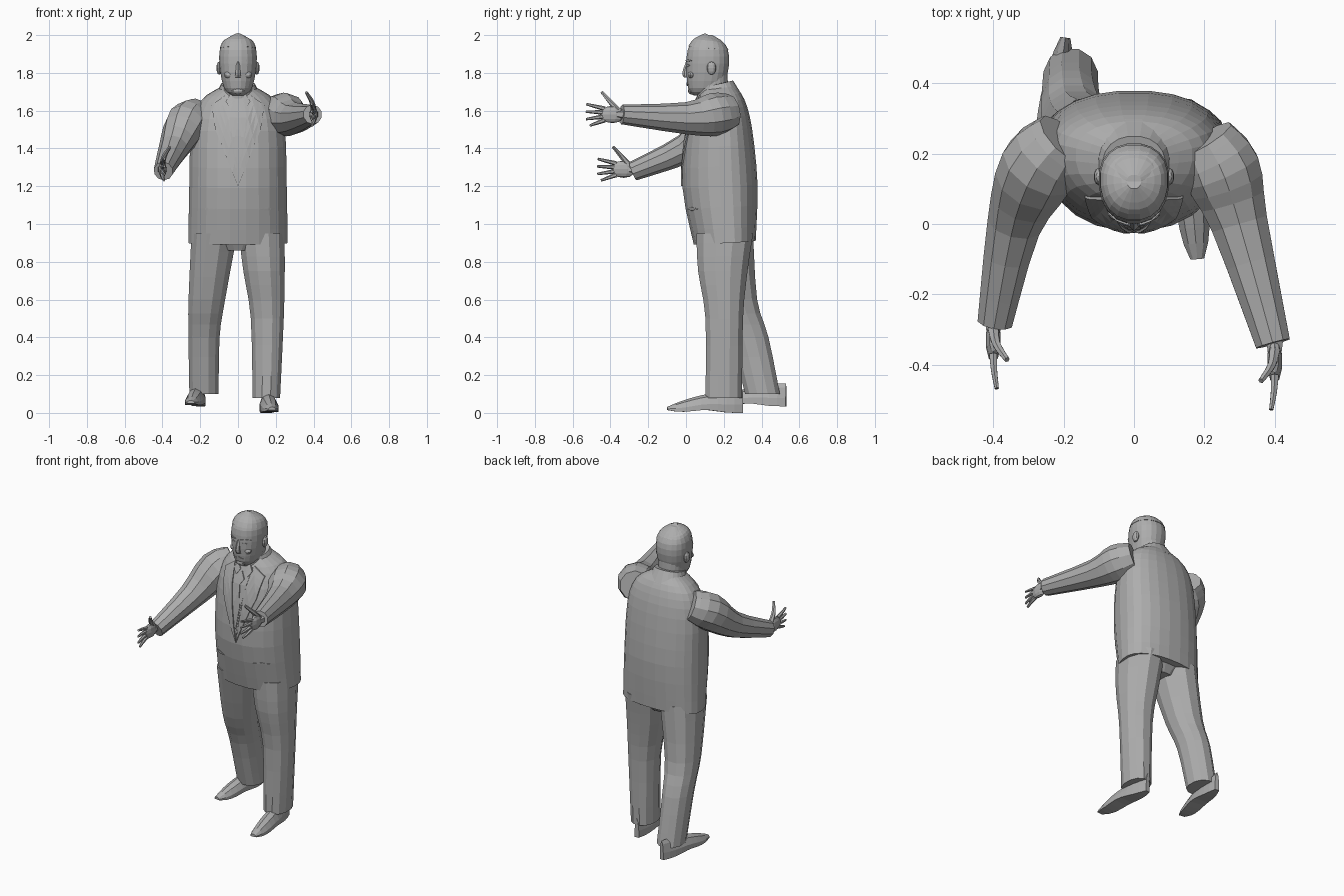
import bpy, bmesh
from math import sin, cos, pi, copysign
from mathutils import Vector
from mathutils.bvhtree import BVHTree

default_cube = bpy.data.objects.get("Cube")
if default_cube:
    bpy.data.objects.remove(default_cube)

grey = bpy.data.materials.new("plain grey")
grey.use_nodes = True
grey.diffuse_color = (.42, .42, .42, 1)
grey.node_tree.nodes["Principled BSDF"].inputs["Base Color"].default_value = grey.diffuse_color


def finish(name, bm):
    """Turn a bmesh into an object and return its surface for projecting."""
    bmesh.ops.recalc_face_normals(bm, faces=bm.faces)
    surface = BVHTree.FromBMesh(bm)
    mesh = bpy.data.meshes.new(name)
    bm.to_mesh(mesh)
    bm.free()
    mesh.materials.append(grey)
    bpy.context.collection.objects.link(bpy.data.objects.new(name, mesh))
    return surface


def smooth(rows, steps=3):
    """Fill in rows between the key rows along a smooth curve."""
    rows = [Vector(row) for row in rows]
    padded = [rows[0]] + rows + [rows[-1]]
    filled = []
    for before, start, end, after in zip(padded, padded[1:], padded[2:], padded[3:]):
        for step in range(steps):
            t = step / steps
            leave, arrive = (end - before) / 2, (after - start) / 2
            bend = (leave * (1 - t) - arrive * t) * t * (1 - t)
            ease = t * t * (3 - 2 * t)
            filled.append(start.lerp(end, ease) + bend)
    return filled + [rows[-1]]


def loft(name, rings):
    """Skin a list of point rings and cap both ends."""
    bm = bmesh.new()
    loops = [[bm.verts.new(point) for point in ring] for ring in rings]
    for lower, upper in zip(loops, loops[1:]):
        for i in range(len(lower)):
            bm.faces.new((lower[i - 1], lower[i], upper[i], upper[i - 1]))
    bm.faces.new(loops[0])
    bm.faces.new(loops[-1])
    return finish(name, bm)


def circle(sides):
    angles = [2 * pi * (k + .5) / sides for k in range(sides)]
    return [(cos(angle), sin(angle)) for angle in angles]


def tube(name, path, sides=8):
    """Limb through key rows of x, y, z and radius."""
    rows = smooth(path)
    centres = [row.to_3d() for row in rows]
    rings = []
    for i, (row, centre) in enumerate(zip(rows, centres)):
        ahead = centres[min(i + 1, len(rows) - 1)] - centres[max(i - 1, 0)]
        across = ahead.cross(Vector((0, 0, 1))).normalized()
        up = across.cross(ahead).normalized()
        rings.append([centre + (across * c + up * s) * row[3] for c, s in circle(sides)])
    return loft(name, rings)


def trunk(name, rows, sides=20, middle=.5, square=.9, tilt=0, centred=True):
    """Upright form from key rows of z, front y, back y, half width (and centre x)."""
    rings = []
    for z, front, back, half, x in smooth([row + (0,) if centred else row for row in rows]):
        y = front + (back - front) * middle
        ring = []
        for c, s in circle(sides):
            depth = back - y if s > 0 else y - front
            wide, deep = (copysign(abs(value) ** square, value) for value in (c, s))
            ring.append((x + wide * half, y + deep * depth, z + tilt * s))
        rings.append(ring)
    return loft(name, rings)


def plate(name, outline, surface, lift):
    """Thin panel wrapped on the front of a surface, outlined in x and z."""
    bm = bmesh.new()
    bm.faces.new([bm.verts.new((x, 0, z)) for x, z in outline])
    bmesh.ops.triangulate(bm, faces=bm.faces)
    bmesh.ops.subdivide_edges(bm, edges=bm.edges[:], cuts=3, use_grid_fill=True)
    for vert in bm.verts:
        hit = surface.ray_cast(vert.co - Vector((0, 2, 0)), Vector((0, 1, 0)))[0]
        if hit:
            vert.co.y = hit.y - lift
    extrusion = bmesh.ops.extrude_face_region(bm, geom=bm.faces[:], use_keep_orig=True)
    for item in extrusion["geom"]:
        if isinstance(item, bmesh.types.BMVert):
            item.co.y += lift
    finish(name, bm)


def diamond(name, x, z, width, height, surface, lift):
    outline = [(x - width, z), (x, z + height), (x + width, z), (x, z - height)]
    plate(name, outline, surface, lift)


def ball(name, centre, size):
    bm = bmesh.new()
    bmesh.ops.create_uvsphere(bm, u_segments=10, v_segments=6, radius=1)
    bmesh.ops.scale(bm, vec=size, verts=bm.verts)
    bmesh.ops.translate(bm, vec=centre, verts=bm.verts)
    finish(name, bm)


# Jacket, collar and neck
jacket = trunk("jacket", [(.9, .04, .37, .265), (1.2, -.02, .38, .26), (1.5, 0, .35, .25),
                          (1.65, .05, .31, .2), (1.72, .08, .26, .1)],
               sides=24, middle=.6, tilt=.01)
trunk("jacket_collar", [(1.66, .08, .3, .13), (1.74, .08, .25, .09)], tilt=.02)
trunk("neck", [(1.6, .06, .23, .08), (1.8, .05, .22, .08)])

# Shirt front and tie
plate("shirt_front", [(-.06, 1.67), (0, 1.25), (.06, 1.67)], jacket, .003)
diamond("tie", 0, 1.43, .02, .14, jacket, .006)
diamond("tie_knot", 0, 1.6, .025, .04, jacket, .009)

# Head
head = trunk("head", [(1.68, .04, .1, .03), (1.72, .01, .19, .075), (1.85, 0, .23, .1),
                      (1.95, .02, .21, .088), (2, .1, .14, .02)], middle=.55)
trunk("hair_cap", [(1.93, .01, .226, .097), (1.97, .04, .2, .077), (2, .1, .14, .02)],
      middle=.55, tilt=-.01)
trunk("nose", [(1.775, -.01, .03, .02), (1.8, -.02, .03, .015), (1.86, 0, .03, .01)], sides=6)
diamond("lips", 0, 1.74, .03, .01, head, .005)
ball("chin", (0, .03, 1.705), (.035, .02, .02))

# Paired details of the face and jacket
for side, s in (("left", 1), ("right", -1)):
    diamond(side + "_brow", s * .045, 1.865, .03, .006, head, .006)
    diamond(side + "_eye", s * .04, 1.84, .02, .008, head, .003)
    ball(side + "_cheek", (s * .045, .03, 1.79), (.03, .02, .02))
    ball(side + "_ear", (s * .1, .135, 1.825), (.015, .025, .035))
    plate(side + "_lapel", [(s * .07, 1.68), (s * .14, 1.63), (s * .12, 1.5), (0, 1.2)],
          jacket, .008)
    diamond(side + "_shirt_collar", s * .04, 1.65, .025, .04, jacket, .009)
    diamond(side + "_pocket", s * .15, 1.08, .05, .01, jacket, .004)

# Sleeves
tube("left_sleeve", [(.2, .24, 1.6, .09), (.25, .15, 1.58, .115), (.3, 0, 1.56, .085),
                     (.395, -.34, 1.58, .052)], sides=10)
tube("right_sleeve", [(-.2, .24, 1.58, .09), (-.27, .16, 1.53, .115), (-.34, 0, 1.4, .08),
                      (-.395, -.28, 1.28, .052)], sides=10)


# Hands: palm, a fan of four fingers and a raised thumb
def hand(side, s, x, y, z):
    def reach(name, root, length, angle, inward, radius):
        base = Vector((x, y - root[0], z + root[1]))
        path = []
        for t in (0, .5, 1):
            joint = base + Vector((-s * inward * t * t, -cos(angle) * t, sin(angle) * t)) * length
            path.append((*joint, radius * (1 - t / 2)))
        tube(f"{side}_{name}", path, sides=6)

    reach("wrist", (-.05, 0), .12, 0, 0, .035)
    ball(side + "_palm", (x, y - .06, z), (.022, .065, .046))
    for i, finger in enumerate(("index", "middle", "ring", "little")):
        reach(finger + "_finger", (.1, .03 - .02 * i), .1 - .015 * (i == 3), .25 - .2 * i, .1, .013)
    reach("thumb", (.03, .02), .13, .85, .3, .017)


hand("left", 1, .4, -.33, 1.58)
hand("right", -1, -.4, -.27, 1.29)

# Trousers
trunk("trouser_seat", [(.86, .1, .3, .1), (.95, .05, .36, .24)])
trunk("left_trouser_leg", [(.08, .1, .3, .075, .15), (.5, .1, .305, .09, .155),
                           (.75, .06, .33, .113, .138), (.95, .05, .36, .125, .125)],
      sides=12, centred=False)
trunk("right_trouser_leg", [(.1, .31, .5, .08, -.18), (.4, .23, .44, .085, -.18),
                            (.6, .15, .38, .1, -.165), (.95, .05, .36, .125, -.125)],
      sides=12, centred=False)


# Shoes: domed sections with a flat sole, from heel to toe
def shoe(name, heel, toe, ground, steps=9):
    heel, toe = Vector(heel), Vector(toe)
    across = (toe - heel).orthogonal().normalized()
    rings = []
    for step in range(steps + 1):
        t = step / steps
        half = .05 * sin(pi * (.04 + .92 * t)) ** .5 * (.85 + .3 * t)
        sole = .015 * sin(pi * t) ** 4 + .015 * t ** 6
        height = .11 - .08 * t * t - sole
        ring = []
        for c, s in circle(10):
            spot = heel.lerp(toe, t) + across * c * half
            ring.append((*spot, ground + sole + height * max(0, s + .1)))
        rings.append(ring)
    loft(name, rings)


shoe("left_shoe", (.145, .3), (.18, -.1), 0)
shoe("right_shoe", (-.195, .53), (-.25, .14), .035)
